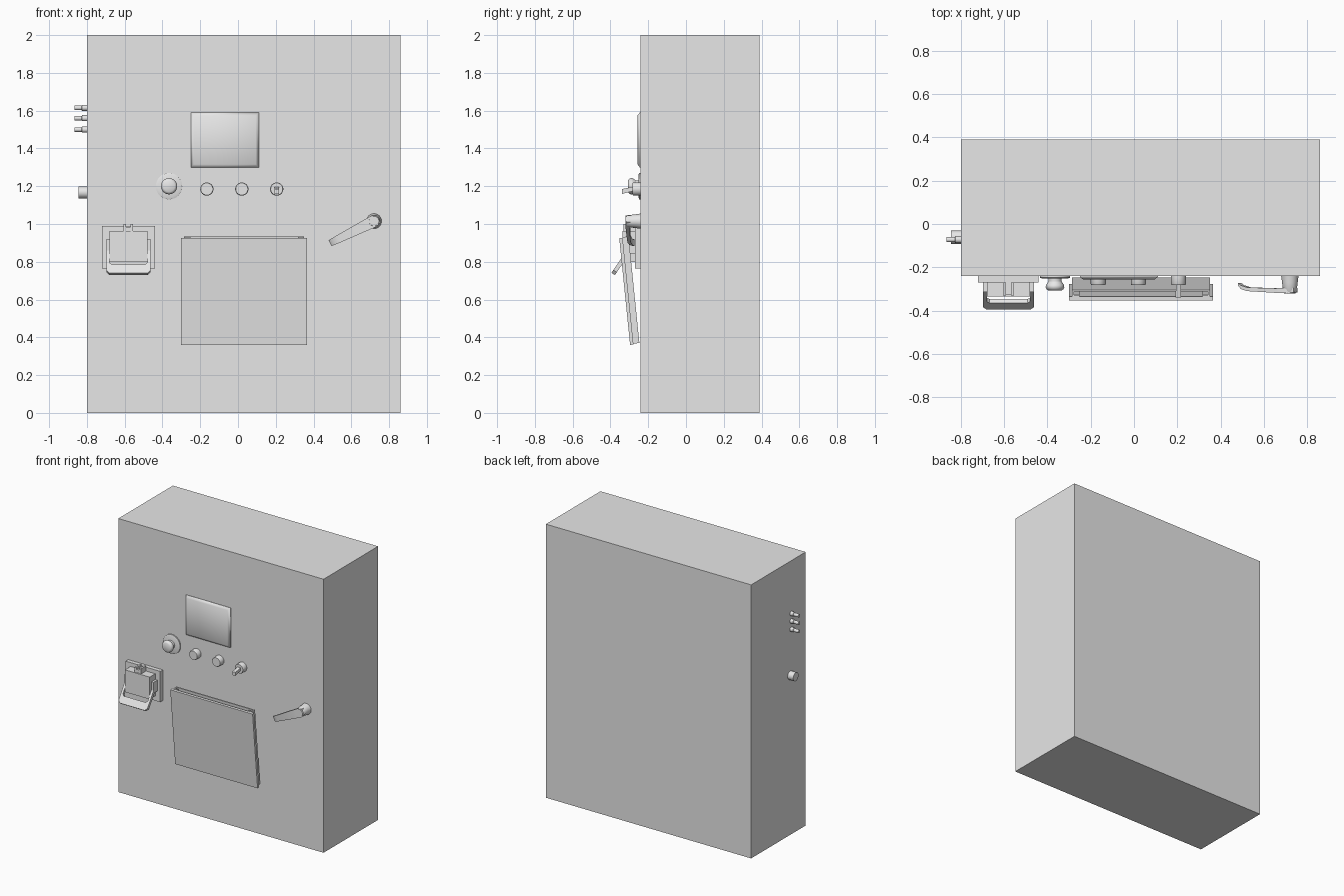
import bpy
from math import cos, sin, pi, radians
from mathutils import Vector, Matrix

if "Cube" in bpy.data.objects:
    bpy.data.objects.remove(bpy.data.objects["Cube"])

GREY = (0.8, 0.8, 0.8, 1)
mat = bpy.data.materials.new("cabinet_grey")
mat.use_nodes = True
mat.diffuse_color = GREY
mat.node_tree.nodes["Principled BSDF"].inputs["Base Color"].default_value = GREY


def loft(name, rings, smooth=35):
    """Skin a list of equal rings of points and cap both ends."""
    n = len(rings[0])
    verts = [Vector(p) for ring in rings for p in ring]
    faces = [list(range(n)), list(range(len(verts) - n, len(verts)))]
    for k in range(len(rings) - 1):
        for i in range(n):
            j = (i + 1) % n
            faces.append([k * n + i, k * n + j, k * n + n + j, k * n + n + i])
    mesh = bpy.data.meshes.new(name)
    mesh.from_pydata(verts, [], faces)
    mesh.materials.append(mat)
    obj = bpy.data.objects.new(name, mesh)
    bpy.context.collection.objects.link(obj)
    bpy.ops.object.select_all(action="DESELECT")
    obj.select_set(True)
    bpy.context.view_layer.objects.active = obj
    bpy.ops.object.mode_set(mode="EDIT")
    bpy.ops.mesh.select_all(action="SELECT")
    bpy.ops.mesh.normals_make_consistent(inside=False)
    bpy.ops.object.mode_set(mode="OBJECT")
    bpy.ops.object.shade_smooth_by_angle(angle=radians(smooth))
    return obj


def box(name, x, y, z):
    rings = [[(a, y[0], z[0]), (a, y[1], z[0]), (a, y[1], z[1]), (a, y[0], z[1])] for a in x]
    return loft(name, rings)


def lathe(name, origin, axis, profile, sides=32):
    """Turn (radius, distance) pairs about an axis from the origin."""
    turn = Vector((0, 0, 1)).rotation_difference(Vector(axis)).to_matrix()
    rings = []
    for r, d in profile:
        ring = [(r * cos(2 * pi * i / sides), r * sin(2 * pi * i / sides), d) for i in range(sides)]
        rings.append([Vector(origin) + turn @ Vector(p) for p in ring])
    return loft(name, rings)


FRONT = -0.24
OUT = (0, -1, 0)

# Cabinet
box("cabinet", (-0.8, 0.86), (FRONT, 0.39), (0, 2))

# Display with sloped, softly shaded rim
rings = []
for inset, y in ((0, FRONT), (0, -0.245), (0.016, -0.257)):
    x0, x1, z0, z1 = -0.25 + inset, 0.11 - inset, 1.30 + inset, 1.59 - inset
    rings.append([(x0, y, z0), (x1, y, z0), (x1, y, z1), (x0, y, z1)])
loft("display", rings, 89)

# Stop button: flange, neck and mushroom cap
lathe("stop_button_flange", (-0.365, FRONT, 1.2), OUT, [(0.07, 0), (0.07, 0.008), (0.058, 0.012)])
lathe("stop_button", (-0.365, FRONT, 1.2), OUT,
      [(0.03, 0), (0.03, 0.025), (0.042, 0.042), (0.043, 0.052), (0.038, 0.062), (0.03, 0.067)])

# Push buttons and toggle switch
for i, x in enumerate((-0.165, 0.02, 0.205)):
    lathe(f"button_{i + 1}", (x, FRONT, 1.185), OUT, [(0.035, 0), (0.035, 0.037), (0.032, 0.042)])
toggle = []
for y, z, r in ((-0.27, 1.188, 0.011), (-0.34, 1.172, 0.013)):
    toggle.append([(0.205 - r, y, z - r), (0.205 + r, y, z - r), (0.205 + r, y, z + r), (0.205 - r, y, z + r)])
loft("toggle", toggle)

# Door lever: tapered hub and arm with tip bent toward the cabinet
hub = Vector((0.72, 0, 1.015))
lathe("lever_hub", (hub.x, FRONT, hub.z), OUT, [(0.04, 0), (0.036, 0.03), (0.031, 0.072), (0.026, 0.08)])
along = (Vector((0.49, 0, 0.9)) - hub).normalized()
across = Vector((-along.z, 0, along.x))
arm = []
for t, half, near, far in ((-0.03, 0.02, -0.295, -0.315), (0, 0.032, -0.295, -0.32),
                           (0.06, 0.029, -0.297, -0.318), (0.21, 0.021, -0.293, -0.31),
                           (0.245, 0.018, -0.283, -0.30), (0.26, 0.017, -0.272, -0.283)):
    mid = hub + along * t
    arm.append([mid + across * s * half + Vector((0, y, 0))
                for s, y in ((-1, near), (1, near), (1, far), (-1, far))])
loft("lever_arm", arm)

# Document pocket: panels of an open box leaning out from the cabinet
lean = Matrix.Translation((0.0325, -0.296, 0.36)) @ Matrix.Rotation(radians(5.8), 4, "X")
for name, x, y, z in (("pocket_front", (-0.333, 0.333), (0, 0.018), (0, 0.568)),
                      ("pocket_back", (-0.318, 0.318), (0.042, 0.05), (0.005, 0.572)),
                      ("pocket_left", (0.31, 0.318), (0.018, 0.042), (0.005, 0.572)),
                      ("pocket_right", (-0.318, -0.31), (0.018, 0.042), (0.005, 0.572)),
                      ("pocket_floor", (-0.31, 0.31), (0.018, 0.042), (0.005, 0.013)),
                      ("pocket_left_tab", (0.285, 0.31), (0.018, 0.026), (0.013, 0.572)),
                      ("pocket_right_tab", (-0.31, -0.285), (0.018, 0.026), (0.013, 0.572))):
    box(name, x, y, z).matrix_world = lean

# Latch: back plate, body, hinge and side pivots
LX = -0.58
box("latch_plate", (-0.72, -0.44), (-0.27, FRONT), (0.765, 0.99))
box("latch_body", (LX - 0.1, LX + 0.1), (-0.335, -0.27), (0.8, 0.962))
box("latch_hinge", (LX - 0.012, LX + 0.012), (-0.325, -0.27), (0.962, 0.985))
for s in (-1, 1):
    a, b = sorted((LX + s * 0.012, LX + s * 0.025))
    box("latch_hinge_ear", (a, b), (-0.33, -0.27), (0.962, 1.0))
    a, b = sorted((LX + s * 0.1, LX + s * 0.117))
    box("latch_pivot", (a, b), (-0.315, -0.27), (0.84, 0.92))

# Bail: flat U-shaped strap hanging forward from the pivots
down = Vector((0, -0.085, -0.125)).normalized()
thick = Vector((0, -down.z, down.y)) * 0.022
half_u = [(0.1, 0), (0.1, 0.1), (0.088, 0.112)]
half_o = [(0.102, 0.165), (0.117, 0.147), (0.117, 0)]
outline = half_u + [(-x, d) for x, d in reversed(half_u)]
outline += [(-x, d) for x, d in reversed(half_o)] + half_o
ring = [Vector((LX + x, -0.302, 0.878)) + down * d for x, d in outline]
loft("latch_bail", [ring, [p + thick for p in ring]])

# Side connectors
for i, z in enumerate((1.615, 1.56, 1.5)):
    lathe(f"cable_pin_{i + 1}", (-0.8, -0.072, z), (-1, 0, 0),
          [(0.016, 0), (0.016, 0.025), (0.012, 0.028), (0.012, 0.065)], 20)
lathe("side_socket", (-0.8, -0.062, 1.167), (-1, 0, 0), [(0.031, 0), (0.031, 0.045)])
